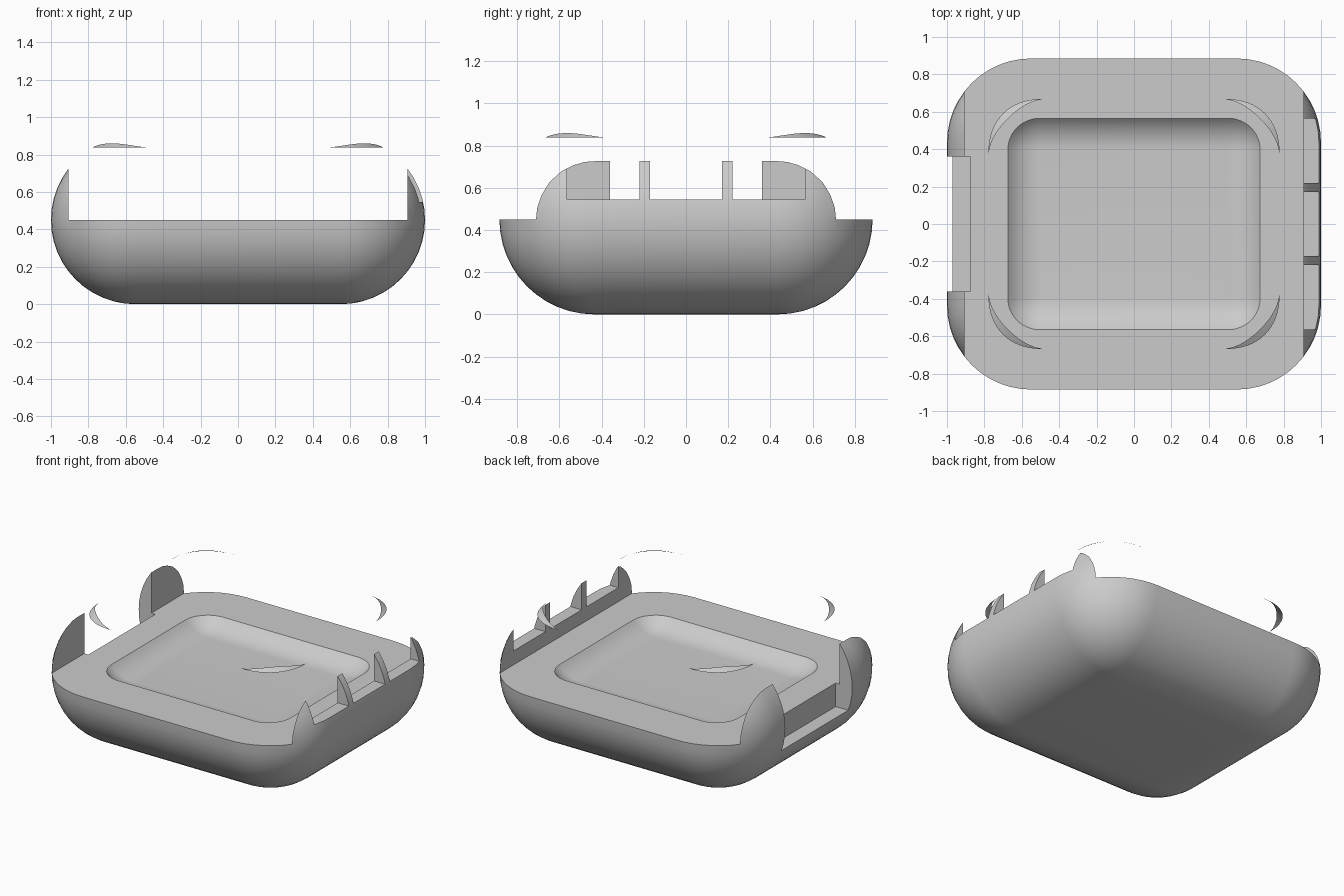
import bpy, bmesh
from math import sin, cos, pi, radians

cube = bpy.data.objects.get("Cube")
if cube:
    bpy.data.objects.remove(cube, do_unlink=True)

grey = bpy.data.materials.new("plain_grey")
grey.use_nodes = True
grey.diffuse_color = (0.6, 0.6, 0.6, 1)
grey.node_tree.nodes["Principled BSDF"].inputs["Base Color"].default_value = (0.6, 0.6, 0.6, 1)

HX, HY, R = 1.0, 0.885, 0.45   # half sizes and edge radius of the shell
STEPS = 12                     # segments in every quarter round


def make_object(name, bm):
    bmesh.ops.recalc_face_normals(bm, faces=bm.faces)
    mesh = bpy.data.meshes.new(name)
    bm.to_mesh(mesh)
    bm.free()
    mesh.materials.append(grey)
    obj = bpy.data.objects.new(name, mesh)
    bpy.context.collection.objects.link(obj)
    return obj


def rounded_ring(bm, hx, hy, r, z):
    """Rounded rectangle of vertices at height z."""
    r = max(r, 0.004)
    ring = []
    for k, (sx, sy) in enumerate([(1, 1), (-1, 1), (-1, -1), (1, -1)]):
        for i in range(STEPS + 1):
            a = (k + i / STEPS) * pi / 2
            ring.append(bm.verts.new((sx * (hx - r) + r * cos(a), sy * (hy - r) + r * sin(a), z)))
    return ring


def loft(name, sections):
    """Closed solid through a stack of rounded rectangles."""
    bm = bmesh.new()
    rings = [rounded_ring(bm, *s) for s in sections]
    n = len(rings[0])
    for low, high in zip(rings, rings[1:]):
        for i in range(n):
            j = (i + 1) % n
            bm.faces.new((low[i], low[j], high[j], high[i]))
    bm.faces.new(rings[0][::-1])
    bm.faces.new(rings[-1])
    return make_object(name, bm)


def box(name, x, y, z):
    bm = bmesh.new()
    bmesh.ops.create_cube(bm, size=1)
    for v in bm.verts:
        v.co = [lo + (c + 0.5) * (hi - lo) for c, (lo, hi) in zip(v.co, (x, y, z))]
    return make_object(name, bm)


def smooth(obj):
    bpy.ops.object.select_all(action="DESELECT")
    obj.select_set(True)
    bpy.context.view_layer.objects.active = obj
    bpy.ops.object.shade_smooth_by_angle(angle=0.6)


# Shell: a fully rounded box
sections = []
for i in range(-STEPS, STEPS + 1):
    a = i / STEPS * pi / 2
    inset = R * (1 - cos(a))
    sections.append((HX - inset, HY - inset, R * cos(a), R + R * sin(a)))
shell = loft("tray_body", sections)

# Basin cutter: shallow, its walls curve gently into a flat floor
SLOPE = radians(48)            # wall slope at the rim
rho = 0.17 / sin(SLOPE)
basin = []
for i in range(9):
    a = i / 8 * SLOPE
    r = rho * sin(a)
    basin.append((0.505 + r, 0.395 + r, r, R - rho * (cos(a) - cos(SLOPE))))
basin.append((0.675, 0.565, 0.17, 0.6))

cutters = [
    box("top_cutter", (-0.905, 0.905), (-1.2, 1.2), (R, 1.2)),
    loft("basin_cutter", basin),
    box("notch_cutter", (-1.2, -0.875), (-0.36, 0.36), (0.29, 1.2)),
]
# Slots that leave two thin posts on one side wall
for y in [(-0.565, -0.22), (-0.17, 0.17), (0.22, 0.565)]:
    cutters.append(box("slot_cutter", (0.8, 1.2), y, (0.545, 1.2)))

for cutter in cutters:
    cutter.hide_render = True
    mod = shell.modifiers.new("cut", "BOOLEAN")
    mod.operation = "DIFFERENCE"
    mod.solver = "EXACT"
    mod.object = cutter

bpy.context.view_layer.update()
graph = bpy.context.evaluated_depsgraph_get()
cut_mesh = bpy.data.meshes.new_from_object(shell.evaluated_get(graph))
shell.modifiers.clear()
shell.data = cut_mesh
for cutter in cutters:
    bpy.data.objects.remove(cutter, do_unlink=True)
smooth(shell)


def crescent(name, sx, sy, n=16):
    """Thin floating sheet above one corner, sloping outward."""
    bm = bmesh.new()
    rows = []
    for i in range(n + 1):
        t = i / n
        c, s = abs(cos(t * pi / 2)) ** 0.9, abs(sin(t * pi / 2)) ** 0.9
        w = max(sin(t * pi), 0.02)
        rows.append([bm.verts.new((sx * (0.49 + r * c), sy * (0.38 + r * s), z))
                     for r, z in [(0.288, 0.838), (0.288 - 0.037 * w, 0.838 + 0.022 * w)]])
    for a, b in zip(rows, rows[1:]):
        bm.faces.new((a[0], b[0], b[1], a[1]))
    return make_object(name, bm)


# Four corner slivers
for front, sy in (("front", -1), ("back", 1)):
    for side, sx in (("right", -1), ("left", 1)):
        smooth(crescent(f"{front}_{side}_corner_sliver", sx, sy))
